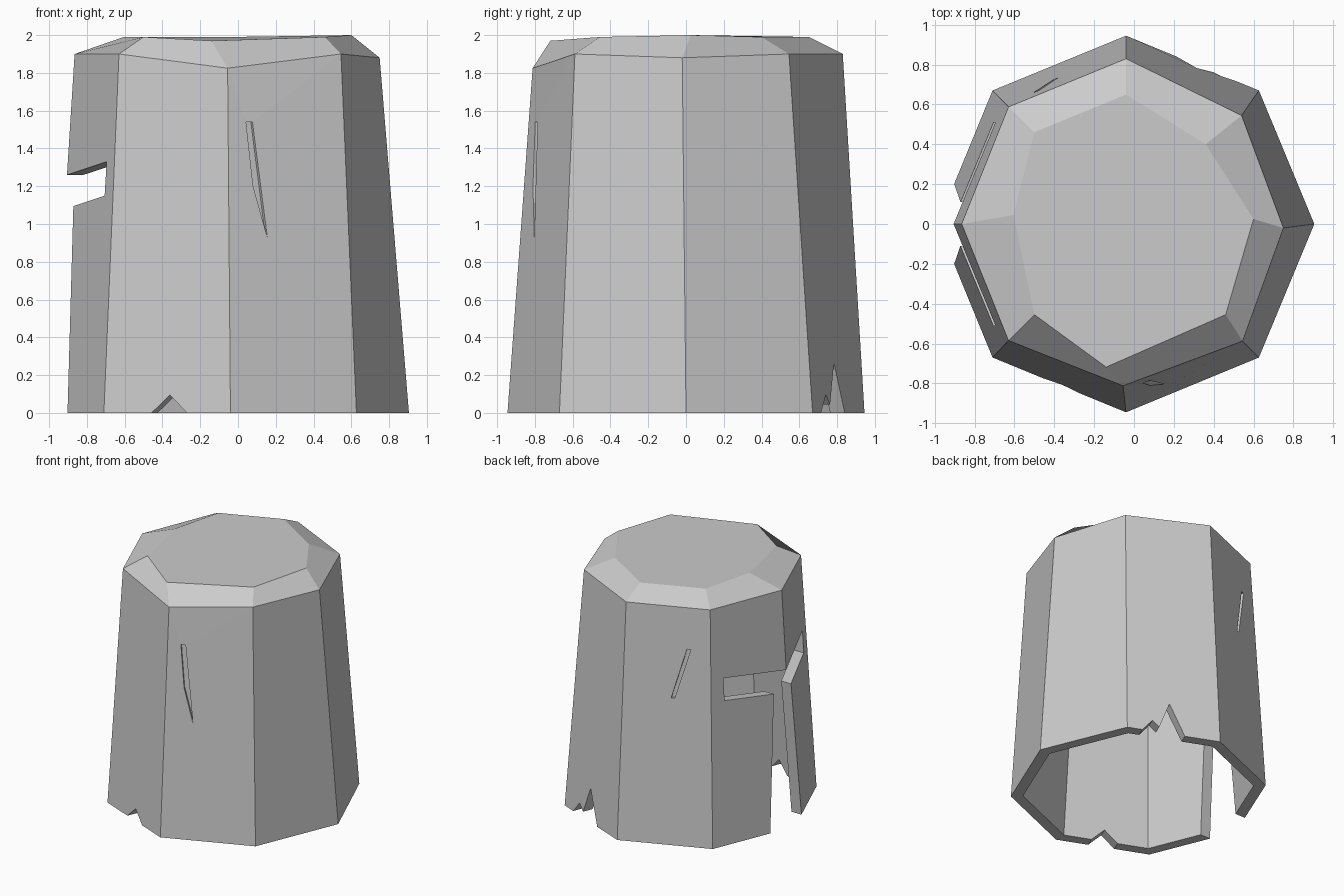
import bpy, bmesh, math
from mathutils import Vector

if "Cube" in bpy.data.objects:
    bpy.data.objects.remove(bpy.data.objects["Cube"])

# Outer rings, starting at the back and running clockwise seen from above
base = [(-.04, .945, 0), (.627, .67, 0), (.905, 0, 0), (.627, -.67, 0),
        (-.04, -.945, 0), (-.71, -.67, 0), (-.985, 0, 0), (-.71, .67, 0)]
rim = [(-.04, .83, 1.9), (.54, .545, 1.9), (.75, -.02, 1.88), (.545, -.588, 1.9),
       (-.055, -.812, 1.825), (-.63, -.585, 1.9), (-.865, 0, 1.9), (-.63, .588, 1.9)]
crown = [(-.04, .65, 1.99), (.36, .4, 1.99), (.6, .025, 2.0), (.46, -.455, 1.99),
         (-.14, -.718, 1.97), (-.5, -.455, 1.99), (-.605, .045, 1.99), (-.5, .46, 1.99)]


def inset(ring, s, drop):
    return [((x + .04) * s - .04, y * s, z - drop) for x, y, z in ring]


def new_object(name, bm):
    bmesh.ops.recalc_face_normals(bm, faces=bm.faces)
    me = bpy.data.meshes.new(name)
    bm.to_mesh(me)
    bm.free()
    ob = bpy.data.objects.new(name, me)
    bpy.context.collection.objects.link(ob)
    return ob


def loft(name, rings):
    bm = bmesh.new()
    vs = [[bm.verts.new(p) for p in r] for r in rings]
    n = len(rings[0])
    for a, b in zip(vs, vs[1:]):
        for i in range(n):
            j = (i + 1) % n
            bm.faces.new((a[i], a[j], b[j], b[i]))
    bm.faces.new(vs[0])
    bm.faces.new(vs[-1])
    return new_object(name, bm)


def cutter(name, pts, angle, d0, d1, lean=0):
    """Prism on a wall facing `angle`, from distance d0 to d1 off the axis."""
    a = math.radians(angle)
    n = Vector((math.cos(a), math.sin(a), 0))
    t = Vector((-n.y, n.x, 0))
    rings = [[t * u + n * (d - lean * z) + Vector((0, 0, z)) for u, z in pts]
             for d in (d0, d1)]
    ob = loft(name, rings)
    ob.hide_render = True
    return ob


# Hollow eight-sided helmet shell
helmet = loft("helmet_shell", [crown, rim, base, inset(base, .905, 0),
                               inset(rim, .9, .04), inset(crown, .9, .08)])

# T-shaped face opening, mirrored half profile
half = [(.209, -.1), (.11, 1.095), (.51, 1.15), (.51, 1.33)]
face = half + [(0, 1.26)] + [(-u, z) for u, z in reversed(half)]

cutters = [
    cutter("face_opening", face, 180, .3, 1.2),
    # chips in the bottom edge
    cutter("side_chip", [(-.227, -.1), (-.127, 0), (-.024, .095), (.076, 0), (.176, -.1)],
           247.5, .6, 1.1),
    cutter("back_chip", [(-.25, -.1), (-.205, 0), (-.126, .095), (-.074, .045),
                         (.01, .265), (.124, 0), (.16, -.1)], 67.5, .6, 1.1),
    # shallow scratches
    cutter("side_scratch", [(-.266, 1.54), (-.236, .0 + 1.2), (-.164, .93), (-.23, 1.54)],
           -67.5, .838, .95, .068),
    cutter("back_scratch", [(.185, 1.57), (.07, 1.17), (.097, 1.17), (.215, 1.57)],
           112.5, .868, .98, .057),
]

bpy.context.view_layer.objects.active = helmet
for c in cutters:
    m = helmet.modifiers.new(c.name, 'BOOLEAN')
    m.operation = 'DIFFERENCE'
    m.solver = 'EXACT'
    m.object = c
    bpy.ops.object.modifier_apply(modifier=m.name)
    bpy.data.objects.remove(c)
